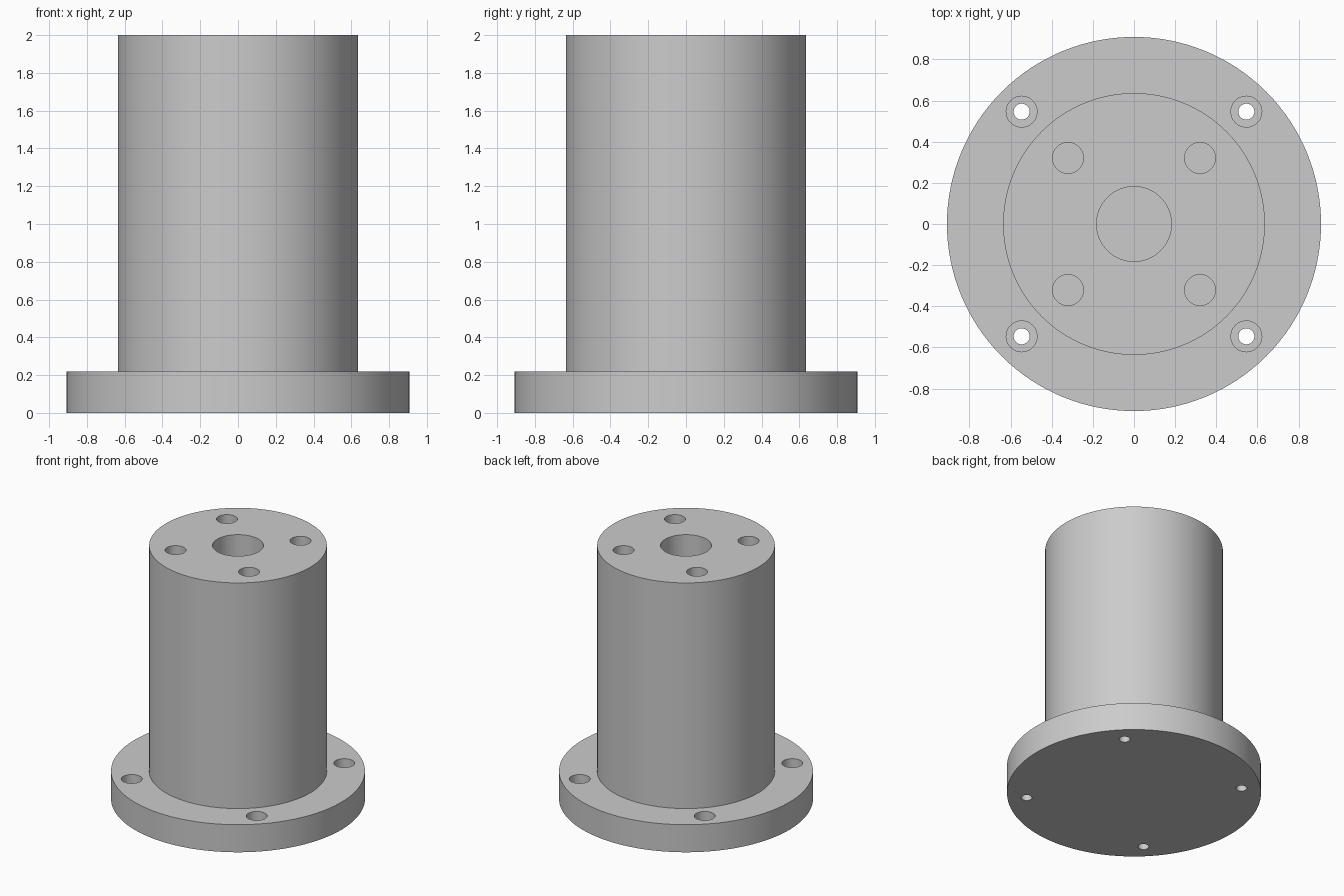
import bpy
import bmesh
import math
from mathutils import Matrix

default = bpy.data.objects.get("Cube")
if default:
    bpy.data.objects.remove(default, do_unlink=True)

HEIGHT, FLANGE_TOP = 2.0, 0.218
FLANGE_R, COLUMN_R = 0.909, 0.636

grey = bpy.data.materials.new("plain grey")
grey.use_nodes = True
grey.diffuse_color = (0.6, 0.6, 0.6, 1)
grey.node_tree.nodes["Principled BSDF"].inputs["Base Color"].default_value = (0.6, 0.6, 0.6, 1)


def new_object(name, bm):
    mesh = bpy.data.meshes.new(name)
    bmesh.ops.recalc_face_normals(bm, faces=bm.faces)
    bm.to_mesh(mesh)
    bm.free()
    mesh.materials.append(grey)
    obj = bpy.data.objects.new(name, mesh)
    bpy.context.collection.objects.link(obj)
    return obj


def add_cylinder(bm, radius, z0, z1, x=0, y=0, sides=48):
    bmesh.ops.create_cone(bm, cap_ends=True, segments=sides, radius1=radius, radius2=radius,
                          depth=z1 - z0, matrix=Matrix.Translation((x, y, (z0 + z1) / 2)))


# Flange and column as one turned solid
bm = bmesh.new()
profile = [(FLANGE_R, 0), (FLANGE_R, FLANGE_TOP), (COLUMN_R, FLANGE_TOP), (COLUMN_R, HEIGHT)]
sides = 128
rings = [[bm.verts.new((r * math.cos(a), r * math.sin(a), z))
          for a in (math.tau * i / sides for i in range(sides))] for r, z in profile]
for low, high in zip(rings, rings[1:]):
    for i in range(sides):
        j = (i + 1) % sides
        bm.faces.new((low[i], low[j], high[j], high[i]))
bm.faces.new(rings[0])
bm.faces.new(rings[-1])
body = new_object("flanged_column", bm)


def cut(name, bm):
    cutter = new_object(name, bm)
    cutter.hide_render = True
    mod = body.modifiers.new(name, "BOOLEAN")
    mod.operation, mod.solver, mod.object = "DIFFERENCE", "EXACT", cutter
    bpy.context.view_layer.objects.active = body
    bpy.ops.object.modifier_apply(modifier=mod.name)
    bpy.data.objects.remove(cutter, do_unlink=True)


corners = [(sx, sy) for sx in (-1, 1) for sy in (-1, 1)]

# Blind centre bore and four blind holes in the column top
bm = bmesh.new()
add_cylinder(bm, 0.182, HEIGHT - 0.55, HEIGHT + 0.1, sides=64)
for sx, sy in corners:
    add_cylinder(bm, 0.075, HEIGHT - 0.36, HEIGHT + 0.1, 0.321 * sx, 0.321 * sy)
cut("top_holes", bm)

# Counterbored screw holes through the flange
for label, radius, z0 in (("counterbores", 0.075, 0.11), ("screw_holes", 0.039, -0.1)):
    bm = bmesh.new()
    for sx, sy in corners:
        add_cylinder(bm, radius, z0, FLANGE_TOP + 0.1, 0.546 * sx, 0.546 * sy)
    cut(label, bm)

# Smooth walls with sharp rims
bpy.ops.object.select_all(action="DESELECT")
body.select_set(True)
bpy.context.view_layer.objects.active = body
bpy.ops.object.shade_smooth_by_angle(angle=math.radians(30))
